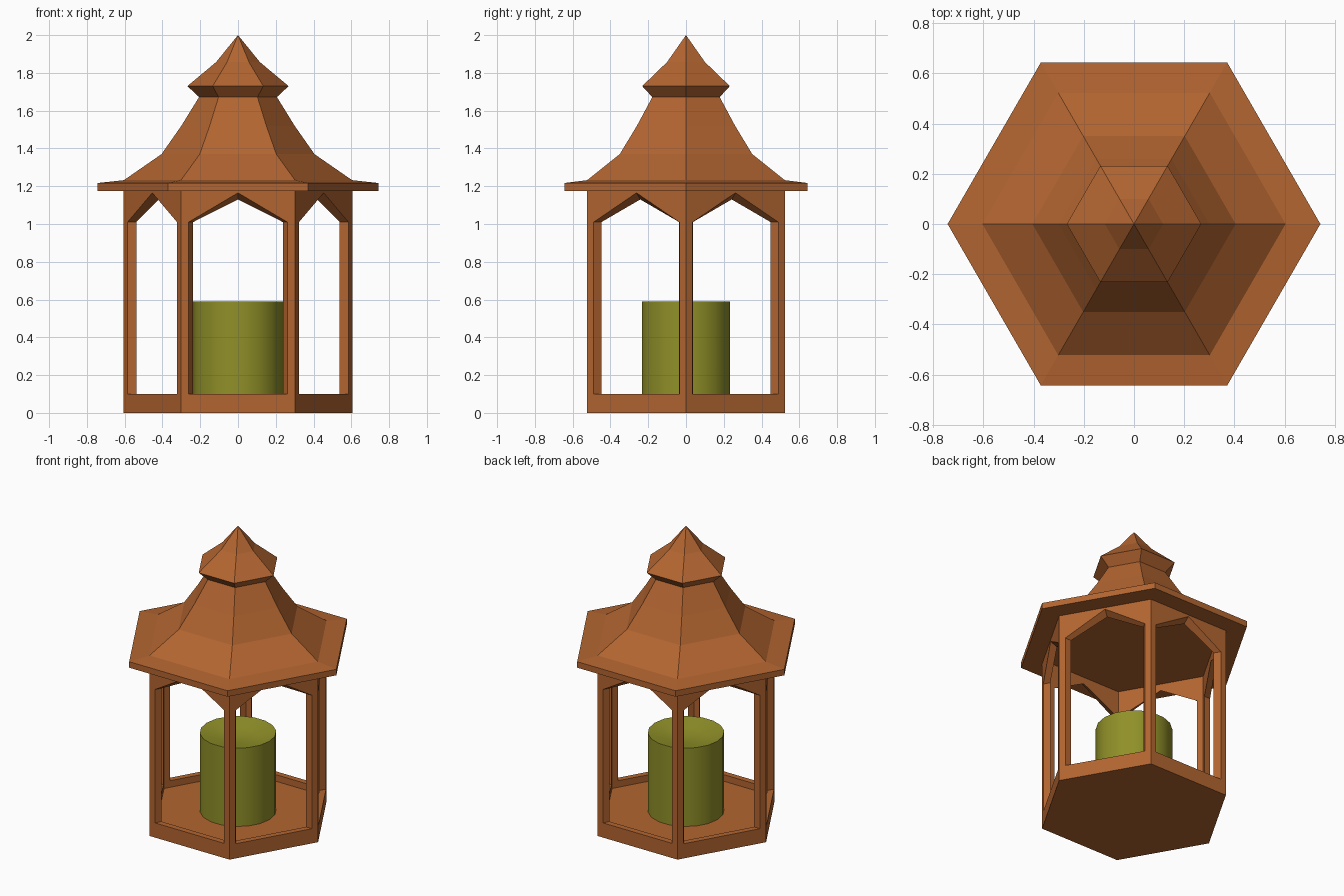
import bpy, bmesh
from math import sin, cos, pi, radians
from mathutils import Matrix, Vector

if "Cube" in bpy.data.objects:
    bpy.data.objects.remove(bpy.data.objects["Cube"])


def material(name, rgb):
    m = bpy.data.materials.new(name)
    m.diffuse_color = (*rgb, 1)
    m.use_nodes = True
    m.node_tree.nodes["Principled BSDF"].inputs["Base Color"].default_value = m.diffuse_color
    return m


WOOD = material("warm_brown", (0.45, 0.13, 0.03))
WAX = material("olive", (0.28, 0.28, 0.022))


def finish(bm, name, mat):
    bmesh.ops.recalc_face_normals(bm, faces=bm.faces)
    me = bpy.data.meshes.new(name)
    bm.to_mesh(me)
    bm.free()
    me.materials.append(mat)
    ob = bpy.data.objects.new(name, me)
    bpy.context.collection.objects.link(ob)
    return ob


def bridge(bm, a, b):
    n = len(a)
    for i in range(n):
        j = (i + 1) % n
        bm.faces.new((a[i], a[j], b[j], b[i]))


def stacked(name, sides, profile, mat):
    """Rings of (radius, z); radius 0 makes a tip, other ends are capped."""
    bm = bmesh.new()
    prev = None
    for r, z in profile:
        if r == 0:
            tip = bm.verts.new((0, 0, z))
            for i in range(sides):
                bm.faces.new((prev[i], prev[(i + 1) % sides], tip))
            prev = None
            break
        ring = [bm.verts.new((r * cos(2 * pi * i / sides), r * sin(2 * pi * i / sides), z))
                for i in range(sides)]
        if prev:
            bridge(bm, prev, ring)
        else:
            bm.faces.new(ring)
        prev = ring
    if prev:
        bm.faces.new(prev)
    return finish(bm, name, mat)


# Six arched wall panels, with reveals narrowing towards the inside
TOP, SILL, SPRING = 1.178, 0.10, 1.01


def outline(half, y):
    return [(-half, y, 0), (half, y, 0), (half, y, TOP), (0, y, TOP), (-half, y, TOP)]


def opening(half, peak, y):
    return [(-half, y, SILL), (half, y, SILL), (half, y, SPRING), (0, y, peak), (-half, y, SPRING)]


OUT_Y, IN_Y = -0.524, -0.484
loops = [outline(0.3025, OUT_Y), opening(0.262, 1.165, OUT_Y),
         opening(0.238, 1.13, IN_Y), outline(0.2795, IN_Y)]
bm = bmesh.new()
for k in range(6):
    rot = Matrix.Rotation(radians(60 * k), 3, 'Z')
    rings = [[bm.verts.new(rot @ Vector(p)) for p in loop] for loop in loops]
    for i in range(4):
        bridge(bm, rings[i], rings[(i + 1) % 4])
finish(bm, "arched_walls", WOOD)

# Floor sunk below the sills
stacked("floor", 6, [(0.56, 0), (0.56, 0.055)], WOOD)

# Flared roof with a small cap on top
stacked("roof", 6, [(0.743, 1.176), (0.743, 1.217), (0.604, 1.232), (0.405, 1.37),
                    (0.30, 1.52), (0.206, 1.672), (0.268, 1.73), (0.116, 1.857), (0, 2.0)], WOOD)

# Candle with a dished top
candle = stacked("candle", 18, [(0.237, 0.055), (0.237, 0.59), (0.222, 0.588),
                                (0.12, 0.56), (0, 0.55)], WAX)
bpy.context.view_layer.objects.active = candle
candle.select_set(True)
bpy.ops.object.shade_smooth_by_angle(angle=radians(35))
